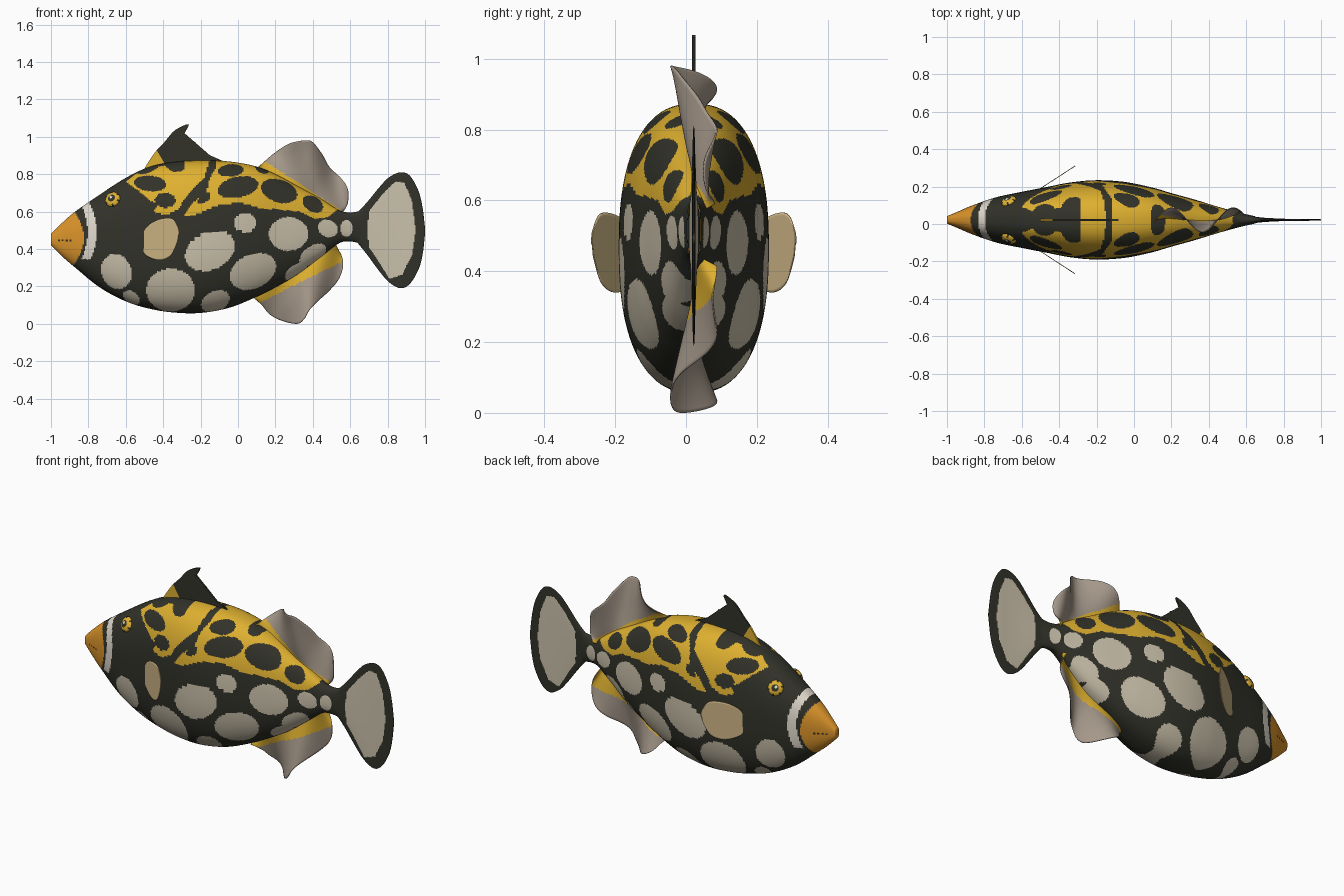
import bpy, bmesh
from math import sin, cos, pi, radians, hypot, atan2
from mathutils import Vector, Matrix

if "Cube" in bpy.data.objects:
    bpy.data.objects.remove(bpy.data.objects["Cube"])

MID_Y = 0.022  # symmetry plane of the fish


def material(name, *rgb):
    mat = bpy.data.materials.new(name)
    colour = [(c / 255 / 12.92 if c < 11 else ((c / 255 + .055) / 1.055) ** 2.4) for c in rgb] + [1]
    mat.diffuse_color = colour
    mat.use_nodes = True
    mat.node_tree.nodes["Principled BSDF"].inputs["Base Color"].default_value = colour
    return mat


black = material("charcoal", 50, 50, 42)
cream = material("cream", 204, 194, 172)
yellow = material("golden yellow", 222, 176, 48)
orange = material("mouth orange", 218, 147, 42)
taupe = material("taupe fin", 164, 151, 137)
tan = material("tan fin", 208, 184, 135)
white = material("stripe white", 224, 217, 204)


def curve(points, n):
    """Smooth path through points given in hundredths of a unit."""
    pts = [points[0], *points, points[-1]]
    out = []
    for k in range(n + 1):
        f = k / n * (len(points) - 1)
        i = min(int(f), len(points) - 2)
        t = f - i
        out.append([(b + .5 * t * (c - a + t * (2*a - 5*b + 4*c - d + t * (3*b - a - 3*c + d)))) / 100
                    for a, b, c, d in zip(*pts[i:i + 4])])
    return out


def finish(name, bm, mats, rule, mirror=False):
    """Turn a bmesh into an object, colouring faces by a rule on their centres."""
    for f in bm.faces:
        f.smooth = True
        f.material_index = mats.index(rule(f.calc_center_median()))
    mesh = bpy.data.meshes.new(name)
    bm.to_mesh(mesh)
    bm.free()
    for m in mats:
        mesh.materials.append(m)
    ob = bpy.data.objects.new(name, mesh)
    ob.location.y = MID_Y
    bpy.context.collection.objects.link(ob)
    if mirror:
        mod = ob.modifiers.new("Mirror", 'MIRROR')
        mod.use_axis = (False, True, False)
    return ob


def grid(bm, rows):
    vs = [[bm.verts.new(p) for p in row] for row in rows]
    for r, q in zip(vs, vs[1:]):
        for j in range(len(r) - 1):
            bm.faces.new((r[j], r[j + 1], q[j + 1], q[j]))
    return vs


def loft(name, stations, n, ring, mats, rule):
    """Half shell of rounded sections (x, top, bottom, half width), mirrored."""
    bm = bmesh.new()
    rows = []
    for x, top, low, w in curve(stations, n):
        row = []
        for j in range(ring + 1):
            a = pi * (j / ring - .5)
            c, s = max(cos(a), 0) ** .83, sin(a)
            s = abs(s) ** .83 * (1 if s > 0 else -1)
            row.append((x, w * c, (top + low) / 2 + (top - low) / 2 * s))
        rows.append(row)
    vs = grid(bm, rows)
    bm.faces.new(vs[0][::-1])
    return finish(name, bm, mats, rule, True)


def sheet(name, base, rim, mats, rule, bend, mirror=False):
    """Thin fin spanned between two edge paths."""
    bm = bmesh.new()
    n, m = 60, 24
    rows = []
    for (x0, z0), (x1, z1) in zip(curve(base, n), curve(rim, n)):
        row = []
        for j in range(m + 1):
            s = j / m
            x = x0 + (x1 - x0) * s
            row.append((x, bend(x, s), z0 + (z1 - z0) * s))
        rows.append(row)
    grid(bm, rows)
    ob = finish(name, bm, mats, rule, mirror)
    mod = ob.modifiers.new("Thickness", 'SOLIDIFY')
    mod.thickness, mod.offset = .004, 0
    return ob


def in_poly(poly, x, z):
    hit = False
    for (ax, az), (bx, bz) in zip(poly, poly[1:] + poly[:1]):
        if (az > z) != (bz > z) and x < ax + (bx - ax) * (z - az) / (bz - az):
            hit = not hit
    return hit


def in_blobs(blobs, x, z):
    for cx, cz, rx, rz, tilt in blobs:
        dx, dz = x - cx, z - cz
        if abs(dx) < 16 and abs(dz) < 16:
            c, s = cos(radians(tilt)), sin(radians(tilt))
            if ((dx * c + dz * s) / rx) ** 2 + ((dz * c - dx * s) / rz) ** 2 < 1:
                return True
    return False


# Body markings in hundredths: centre x, centre z, radii, tilt
spots = [(-15, 39, 14, 10, 25), (4, 54, 6, 5, 0), (27, 48, 10.5, 9, 0), (48, 51, 5.5, 4.5, -30),
         (58, 51, 3.3, 4.5, 0), (8, 28, 13, 9, 25), (-36, 18, 13, 11.5, 0), (-65, 28, 8, 9.5, 20),
         (-57, 14, 5, 3.2, -35), (-12, 12, 8, 5.5, 25), (40, 37, 8, 4.5, 35), (31, 28, 7, 3.5, 35)]
patches = [[(-60, 76), (-52, 82), (-37, 85), (-28, 92), (-14, 92), (-18, 78), (-23, 73), (-28, 68),
            (-32, 61), (-39, 58), (-45, 60), (-43, 64), (-47, 66), (-53, 71)],
           [(-11, 92), (2, 90), (15, 86), (28, 80), (45, 70), (53, 61), (48, 57), (41, 56), (33, 60),
            (22, 61), (11, 62), (1, 65), (-12, 63), (-23, 58), (-29, 58), (-25, 64), (-17, 70),
            (-15, 78), (-12, 83)]]
islands = [(-47, 75, 8.5, 4.2, -5), (-39, 66, 5.5, 4, 0), (-34, 86, 6, 4.5, -30), (-48, 85, 8, 4, 25),
           (-4, 82, 7, 3.3, 5), (0, 73, 11, 5.5, 12), (22, 71, 10, 6, -18), (40, 64, 6, 4, -30),
           (13, 83, 4, 2.5, -25), (-18, 67, 4, 2, 40)]


def body_rule(p):
    x, z = p.x, p.z
    if x < -.825 - 2.6 * (z - .46) ** 2:
        lips = abs(z - .445) < .004 and -.97 < x < -.89 and sin(x * 300) > 0
        return black if lips else orange
    if abs(x + .78 + 1.6 * (z - .49) ** 2) < .024 and z > .345:
        return white
    x, z = x * 100, z * 100
    if in_blobs(spots, x, z):
        return cream
    if z > 54 and any(in_poly(q, x, z) for q in patches) and not in_blobs(islands, x, z):
        return yellow
    return black


loft("body", [(-100, 48, 42, 2), (-94, 54, 36, 4.5), (-87, 60, 30, 7.5), (-74, 69, 19.5, 12),
              (-60, 78, 12, 15), (-47, 84, 8, 17.5), (-34, 86.5, 6, 20), (-20, 87.3, 5.8, 21.2),
              (-5, 86.8, 8.5, 20.3), (9, 84.3, 14, 17.5), (20, 80, 19.5, 14.3), (32, 73.5, 26.5, 11),
              (44, 67, 35.5, 7.3), (54, 60.8, 43, 4.5), (60, 59.5, 44, 3), (65, 60.3, 43, 1.9)],
     270, 116, [black, cream, yellow, orange, white], body_rule)

# Tail fan with a pale panel
panel = [(70, 60), (77, 69), (84, 76), (89, 75.5), (93, 65.5), (95, 50), (93, 37), (88, 26.5),
         (81, 24), (76, 32), (70, 41), (69, 50)]
loft("tail_fin", [(64, 59.8, 43.2, 1.8), (69, 65, 37, 1.2), (76, 73.5, 27.5, .8), (81, 78.5, 22, .6),
                  (87, 81, 19, .5), (92, 79, 21.5, .5), (96.5, 71, 29, .4), (98.7, 62, 37, .4),
                  (100, 51, 48, .3)],
     70, 100, [black, cream],
     lambda p: cream if in_poly(panel, p.x * 100, p.z * 100) else black)


# Rippled soft fins with a golden strip along the base
def ripple(x, s):
    return .065 * s * cos(2 * pi * (x - .2) / .33)


sheet("rear_dorsal_fin", [(10, 81), (24, 75), (38, 68), (53, 56)],
      [(11, 84), (20, 91.5), (28, 96.5), (36, 98), (40, 97), (45, 90.5), (49, 83.5), (55.6, 77.3),
       (58.8, 71), (58.3, 63.4), (55, 59)],
      [taupe, yellow], lambda p: yellow if p.z < .875 - .64 * (p.x - .13) else taupe, ripple)
sheet("anal_fin", [(9, 16), (24, 25), (38, 33), (52, 45)],
      [(9, 13.5), (12.8, 10), (17, 5), (24, 1.5), (31.5, 0), (35.3, 2.5), (38, 7), (42, 11.5),
       (48, 17), (53.5, 23.3), (56.1, 30), (55.6, 35.5), (52.4, 41.5)],
      [taupe, yellow], lambda p: yellow if p.z > .12 + .5 * (p.x - .13) else taupe, ripple)

# Side fins, flaring outward
sheet("pectoral_fins", [(-52, 42), (-49, 36.5), (-42, 34), (-36, 36.5), (-32.5, 43.5), (-32, 47)],
      [(-52, 45), (-49, 51.5), (-43, 55.5), (-35.5, 56.3), (-32, 51.5), (-31.5, 48)],
      [tan], lambda p: tan, lambda x, s: .155 + .65 * (x + .52), True)

# Spiny front dorsal fin: hooked plate with a golden foot
bm = bmesh.new()
spine = [(-50, 81), (-50, 83), (-44.5, 91.5), (-39, 97.5), (-33.7, 103.5), (-26.5, 106.7), (-28.5, 102),
         (-30.8, 97), (-30.5, 94), (-27.8, 93), (-25, 95.5), (-22.5, 97), (-23.5, 94), (-22.5, 91),
         (-17.6, 89), (-8, 87), (-8, 84)]
face = bm.faces.new([bm.verts.new((x, -.005, z)) for x, z in curve(spine, 64)])
bmesh.ops.triangulate(bm, faces=[face])
cut = Vector((-.43, 0, .92))
normal = Vector((.075, 0, .045))
bmesh.ops.bisect_plane(bm, geom=bm.verts[:] + bm.edges[:] + bm.faces[:], plane_co=cut, plane_no=normal)
new = bmesh.ops.extrude_face_region(bm, geom=bm.faces[:])["geom"]
bmesh.ops.translate(bm, vec=(0, .01, 0), verts=[v for v in new if isinstance(v, bmesh.types.BMVert)])
bmesh.ops.recalc_face_normals(bm, faces=bm.faces)
fin = finish("front_dorsal_fin", bm, [black, yellow],
             lambda p: yellow if (p - cut).dot(normal) < 0 else black)
for poly in fin.data.polygons:
    poly.use_smooth = False

# Eyes: flattened domes with dark pupil, speckled golden ring and glint
look = Vector((-.35, .82, .42)).to_track_quat('Z', 'Y').to_matrix().to_4x4()
place = Matrix.Translation((-.67, .1, .665)) @ look @ Matrix.Diagonal((.042, .042, .02, 1))
inverse = place.inverted()


def eye_rule(p):
    q = inverse @ p
    r = hypot(q.x, q.y)
    if (p - Vector((-.68, p.y, .678))).length < .007:
        return white
    speckle = r > .75 and sin(6 * atan2(q.y, q.x)) > .6
    return black if r < .5 or speckle else yellow


bm = bmesh.new()
bmesh.ops.create_uvsphere(bm, u_segments=48, v_segments=32, radius=1, matrix=place)
finish("eyes", bm, [black, yellow, white], eye_rule, True)
